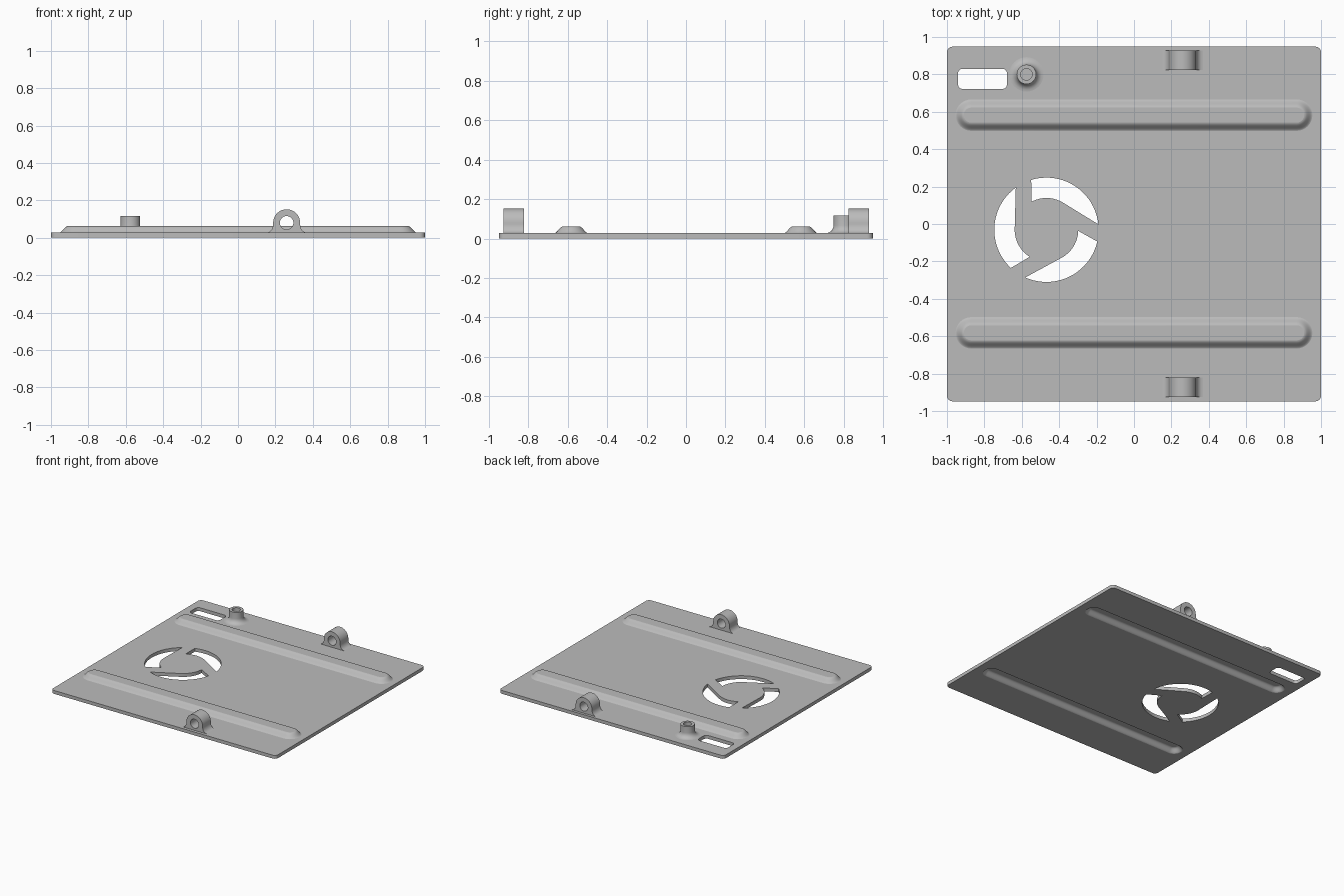
import bpy, bmesh, math
from math import sin, cos, pi, radians

if "Cube" in bpy.data.objects:
    bpy.data.objects.remove(bpy.data.objects["Cube"])

T = 0.027  # plate thickness
grey = bpy.data.materials.new("grey metal")
grey.diffuse_color = (0.5, 0.5, 0.5, 1)
grey.use_nodes = True
grey.node_tree.nodes["Principled BSDF"].inputs["Base Color"].default_value = grey.diffuse_color


def loft(name, rings):
    """Skin a closed solid through rings of equal point count."""
    bm = bmesh.new()
    loops = [[bm.verts.new(p) for p in ring] for ring in rings]
    n = len(rings[0])
    for a, b in zip(loops, loops[1:]):
        for i in range(n):
            j = (i + 1) % n
            bm.faces.new((a[i], a[j], b[j], b[i]))
    bm.faces.new(loops[0])
    bm.faces.new(loops[-1])
    bmesh.ops.remove_doubles(bm, verts=bm.verts, dist=1e-5)
    bmesh.ops.recalc_face_normals(bm, faces=bm.faces)
    mesh = bpy.data.meshes.new(name)
    bm.to_mesh(mesh)
    bm.free()
    ob = bpy.data.objects.new(name, mesh)
    bpy.context.collection.objects.link(ob)
    mesh.materials.append(grey)
    return ob


def arc(cx, cy, r, a0, a1, n):
    return [(cx + r * cos(radians(a0 + (a1 - a0) * i / n)),
             cy + r * sin(radians(a0 + (a1 - a0) * i / n))) for i in range(n + 1)]


def rounded_rect(cx, cy, hx, hy, r, n=6):
    pts = []
    for k, (sx, sy) in enumerate([(1, 1), (-1, 1), (-1, -1), (1, -1)]):
        pts += arc(cx + sx * (hx - r), cy + sy * (hy - r), r, 90 * k, 90 * k + 90, n)
    return pts


def at_z(outline, z):
    return [(x, y, z) for x, y in outline]


def prism(name, outline, z0, z1):
    return loft(name, [at_z(outline, z0), at_z(outline, z1)])


def combine(ob, tool, operation):
    mod = ob.modifiers.new("cut", 'BOOLEAN')
    mod.operation, mod.solver, mod.object = operation, 'EXACT', tool
    bpy.context.view_layer.objects.active = ob
    bpy.ops.object.modifier_apply(modifier=mod.name)
    bpy.data.objects.remove(tool)


def smooth(ob):
    bpy.ops.object.select_all(action='DESELECT')
    ob.select_set(True)
    bpy.context.view_layer.objects.active = ob
    bpy.ops.object.shade_smooth_by_angle(angle=radians(35))
    for p in ob.data.polygons:  # keep the level faces flat
        if abs(p.normal.z) > 0.9995:
            p.use_smooth = False


def swage(name, cy, w0, w1, z0, rise):
    """Long rounded bead with an S-shaped flank."""
    rings = []
    for i in range(9):
        t = i / 8
        w = w0 + (w1 - w0) * t
        rings.append(at_z(rounded_rect(0, cy, 0.87 + w, w, w, 8),
                          z0 + rise * t * t * (3 - 2 * t)))
    return loft(name, rings)


# Plate with two pressed ribs, hollow underneath
plate = prism("plate", rounded_rect(0, 0, 1, 0.948, 0.03), 0, T)
for cy in (-0.582, 0.582):
    combine(plate, swage("rib", cy, 0.088, 0.04, T - 0.001, 0.036), 'UNION')
    combine(plate, swage("rib_channel", cy, 0.07, 0.025, -0.0015, 0.036), 'DIFFERENCE')

# Rectangular opening
combine(plate, prism("window_cutter", rounded_rect(-0.81, 0.776, 0.131, 0.054, 0.025),
                     -0.1, 0.2), 'DIFFERENCE')

# Three swirl vents: outer arc, then a straight edge tangent to the inner arc
for k in range(3):
    a = -120 * k
    vent = (arc(-0.468, -0.031, 0.279, a + 107, a + 6, 20)
            + arc(-0.468, -0.031, 0.17, a + 58, a + 118, 12))
    combine(plate, prism("vent_cutter", vent, -0.1, 0.2), 'DIFFERENCE')
smooth(plate)

# Hollow boss with a flared foot and a blind hole
flare = [(0.092 - 0.04 * sin(radians(a)), T + 0.04 * (1 - cos(radians(a))))
         for a in range(0, 91, 15)]
profile = flare + [(0.052, 0.117), (0.031, 0.117), (0.031, 0.04)]
boss = loft("boss", [at_z(arc(-0.575, 0.8, r, 0, 348.75, 31), z) for r, z in profile])
smooth(boss)

# Hinge lugs: round eye on a flared foot
CX, CZ, R = 0.26, 0.08, 0.072
foot = [(R + 0.036 * (1 - sin(radians(a))), T + 0.045 * (1 - cos(radians(a))))
        for a in range(0, 91, 15)]
outline = ([(CX + x, z) for x, z in foot]
           + arc(CX, CZ, R, 0, 180, 24)
           + [(CX - x, z) for x, z in reversed(foot)])
hole = arc(CX, CZ, 0.036, 0, 348.75, 31)
for name, cy in (("front_lug", -0.872), ("back_lug", 0.875)):
    lug = loft(name, [[(x, cy + s * 0.052, z) for x, z in outline] for s in (-1, 1)])
    pin = loft("pin_cutter", [[(x, cy + s * 0.1, z) for x, z in hole] for s in (-1, 1)])
    combine(lug, pin, 'DIFFERENCE')
    smooth(lug)
